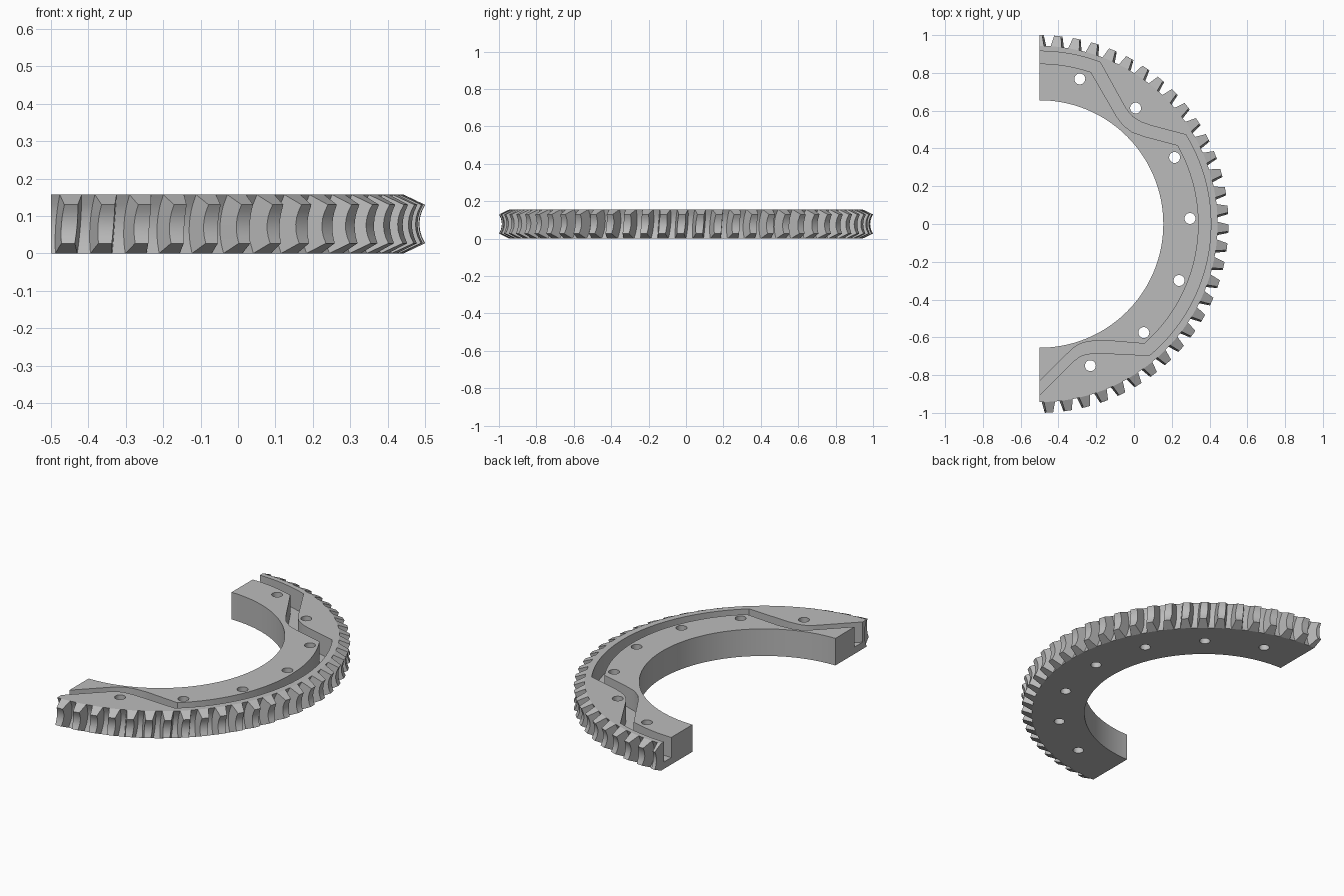
import bpy, bmesh, math
from math import sin, cos, pi, radians

if "Cube" in bpy.data.objects:
    bpy.data.objects.remove(bpy.data.objects["Cube"])

CX = -0.5            # ring axis
H = 0.157            # ring height
R_IN = 0.655
TEETH = 63
PITCH = 2 * pi / TEETH

grey = bpy.data.materials.new("steel grey")
grey.diffuse_color = (0.5, 0.5, 0.5, 1)
grey.use_nodes = True
grey.node_tree.nodes["Principled BSDF"].inputs["Base Color"].default_value = grey.diffuse_color


def make_object(name, bm):
    bmesh.ops.remove_doubles(bm, verts=bm.verts, dist=1e-5)
    bmesh.ops.recalc_face_normals(bm, faces=bm.faces)
    mesh = bpy.data.meshes.new(name)
    bm.to_mesh(mesh)
    bm.free()
    mesh.materials.append(grey)
    ob = bpy.data.objects.new(name, mesh)
    bpy.context.collection.objects.link(ob)
    return ob


def prism(name, pts, z0, z1):
    bm = bmesh.new()
    face = bm.faces.new([bm.verts.new((CX + x, y, z0)) for x, y in pts])
    top = bmesh.ops.extrude_face_region(bm, geom=[face])["geom"]
    for v in top:
        if isinstance(v, bmesh.types.BMVert):
            v.co.z = z1
    return make_object(name, bm)


def arc(r, a0, a1, n):
    return [(r * cos(radians(a0 + (a1 - a0) * i / n)),
             r * sin(radians(a0 + (a1 - a0) * i / n))) for i in range(n + 1)]


# Throated rim profile: tip and root radius over height
def tip(z):
    d = abs(z - H / 2)
    flat = H / 2 - 0.027
    if d <= flat:
        return 0.985 + 0.015 * (d / flat) ** 2
    return 1.0 - 0.057 * (d - flat) / 0.027


def root(z):
    return 0.922 + 0.021 * ((z - H / 2) / (H / 2)) ** 2


def half_width(r):
    return 0.018 + 0.23 * (1.0 - r)


# Ring with slightly helical teeth
levels = [0, 0.027, 0.044, 0.061, H / 2, H - 0.061, H - 0.044, H - 0.027, H]
bm = bmesh.new()
columns = []
for k in range(TEETH):
    mid = pi / 2 + k * PITCH
    for side, radius, inner in ((-1, root, 0.037), (-1, tip, 0.013),
                                (1, tip, 0.013), (1, root, 0.037)):
        a = mid + side * inner
        col = [bm.verts.new((CX + R_IN * cos(a), R_IN * sin(a), 0))]
        for z in levels:
            r = radius(z)
            t = mid + side * half_width(r) + 0.08 * (z - H / 2)
            col.append(bm.verts.new((CX + r * cos(t), r * sin(t), z)))
        col.append(bm.verts.new((CX + R_IN * cos(a), R_IN * sin(a), H)))
        columns.append(col)
for i, c in enumerate(columns):
    d = columns[(i + 1) % len(columns)]
    for j in range(len(c)):
        k = (j + 1) % len(c)
        bm.faces.new((c[j], d[j], d[k], c[k]))
gear = make_object("half_ring_gear", bm)

# Cutter that leaves half of the ring
cutters = [prism("half_cutter", [(-2, -2), (0, -2), (0, 2), (-2, 2)], -1, 1)]

# Winding cam groove in the top face
outer = (arc(0.915, 95, 69.5, 10)
         + [(0.452, 0.619), (0.472, 0.59), (0.495, 0.566), (0.537, 0.54), (0.59, 0.521)]
         + arc(0.907, 31.4, -50.1, 40)
         + [(0.315, -0.683), (0.251, -0.688), (0.215, -0.7), (0.183, -0.724), (0, -0.905), (-0.05, -0.954)])
inner = (arc(0.849, 95, 71.3, 10)
         + [(0.41, 0.566), (0.442, 0.524), (0.489, 0.487), (0.558, 0.463)]
         + arc(0.842, 29.7, -48.8, 40)
         + [(0.341, -0.616), (0.257, -0.622), (0.215, -0.634), (0.177, -0.657), (0, -0.831), (-0.05, -0.88)])
cutters.append(prism("groove_cutter", outer + inner[::-1], 0.04, 0.3))

# Seven through holes
for i in range(-3, 4):
    a = radians(2.1 + 24.13 * i)
    hole = [(0.797 * cos(a) + x, 0.797 * sin(a) + y) for x, y in arc(0.029, 0, 345, 23)]
    cutters.append(prism("hole_cutter", hole, -0.1, 0.3))

bpy.context.view_layer.objects.active = gear
gear.select_set(True)
for cutter in cutters:
    mod = gear.modifiers.new("cut", "BOOLEAN")
    mod.operation = "DIFFERENCE"
    mod.solver = "EXACT"
    mod.object = cutter
    bpy.ops.object.modifier_apply(modifier=mod.name)
    bpy.data.objects.remove(cutter)

bpy.ops.object.shade_smooth_by_angle(angle=radians(20))
